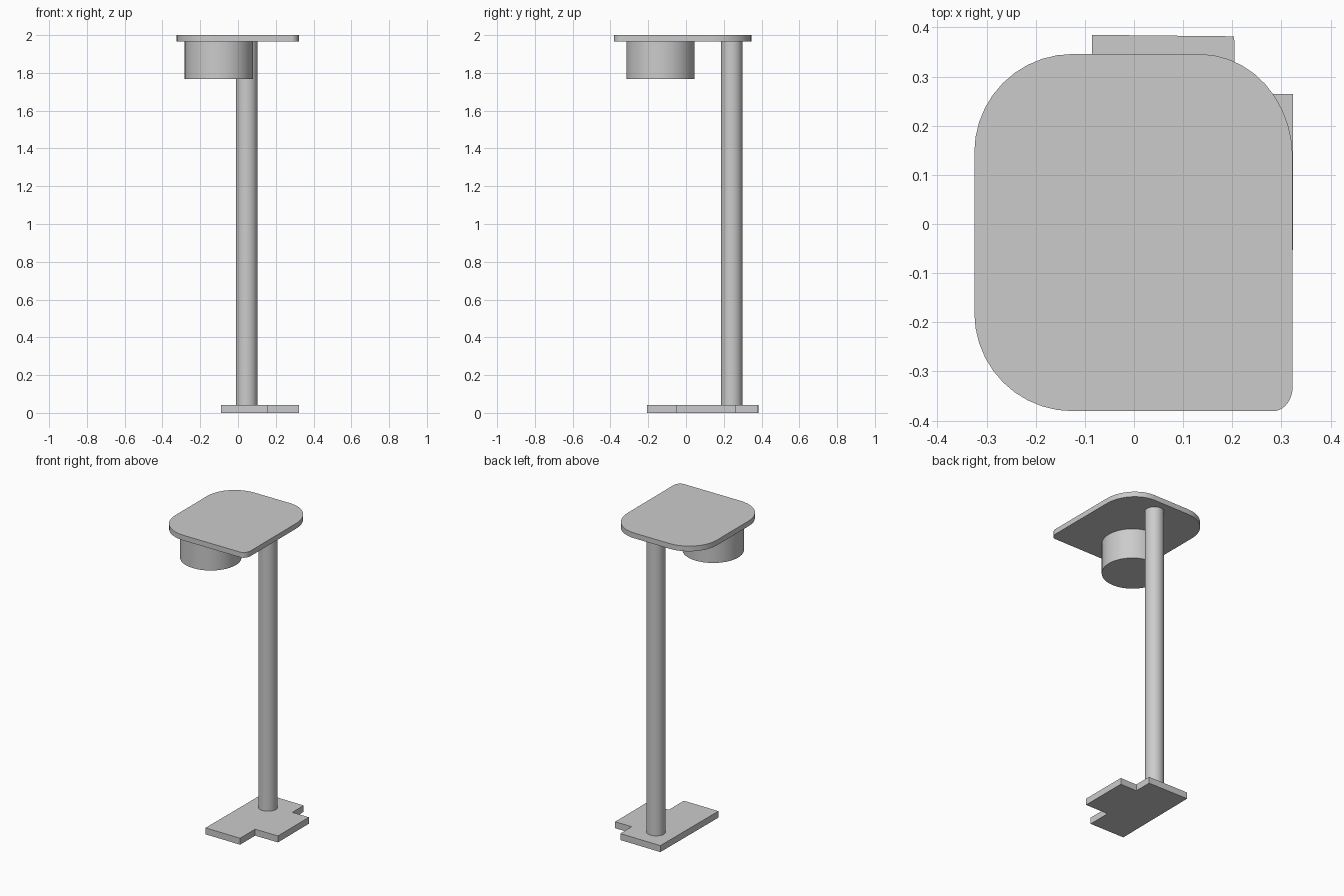
import bpy
import bmesh
from math import cos, sin, radians

cube = bpy.data.objects.get("Cube")
if cube:
    bpy.data.objects.remove(cube, do_unlink=True)

grey = bpy.data.materials.new("light_grey")
grey.use_nodes = True
colour = (0.6, 0.6, 0.6, 1)
grey.diffuse_color = colour
grey.node_tree.nodes["Principled BSDF"].inputs["Base Color"].default_value = colour


def extrude_outline(name, outline, bottom, top):
    """Solid prism from a counter-clockwise outline."""
    mesh = bpy.data.meshes.new(name)
    bm = bmesh.new()
    face = bm.faces.new([bm.verts.new((x, y, bottom)) for x, y in outline])
    grown = bmesh.ops.extrude_face_region(bm, geom=[face], use_keep_orig=True)
    moved = [v for v in grown["geom"] if isinstance(v, bmesh.types.BMVert)]
    bmesh.ops.translate(bm, verts=moved, vec=(0, 0, top - bottom))
    bmesh.ops.recalc_face_normals(bm, faces=bm.faces)
    bm.to_mesh(mesh)
    bm.free()
    mesh.materials.append(grey)
    obj = bpy.data.objects.new(name, mesh)
    bpy.context.collection.objects.link(obj)
    bpy.ops.object.select_all(action="DESELECT")
    obj.select_set(True)
    bpy.context.view_layer.objects.active = obj
    bpy.ops.object.shade_smooth_by_angle(angle=radians(30))
    return obj


def arc(cx, cy, rx, ry, start, sweep, steps):
    """Points along an elliptical arc, angles in degrees."""
    angles = [radians(start + sweep * i / steps) for i in range(steps + 1)]
    return [(cx + rx * cos(a), cy + ry * sin(a)) for a in angles]


def cylinder(name, x, y, radius, bottom, top, sides=48):
    points = arc(x, y, radius, radius, 0, 360, sides)[:-1]
    return extrude_outline(name, points, bottom, top)


# Notched foot plate
foot = [(-0.09, -0.205), (0.16, -0.207), (0.16, -0.053), (0.324, -0.053),
        (0.324, 0.265), (0.205, 0.265), (0.204, 0.382), (-0.085, 0.385)]
extrude_outline("foot_plate", foot, 0, 0.042)

# Upright pole and the drum hanging under the top
cylinder("pole", 0.046, 0.242, 0.057, 0.042, 1.966)
cylinder("drum", -0.101, -0.135, 0.181, 1.768, 1.966)

# Top plate: three broad corners and one tight one
left, right, front, back = -0.325, 0.323, -0.381, 0.346
corners = [(right, back, 0.19, 0.21, 0), (left, back, 0.2, 0.2, 90),
           (left, front, 0.2, 0.2, 180), (right, front, 0.04, 0.05, 270)]
plate = []
for x, y, rx, ry, start in corners:
    cx = x - rx if x > 0 else x + rx
    cy = y - ry if y > 0 else y + ry
    plate += arc(cx, cy, rx, ry, start, 90, 10)
extrude_outline("top_plate", plate, 1.966, 2.0)
